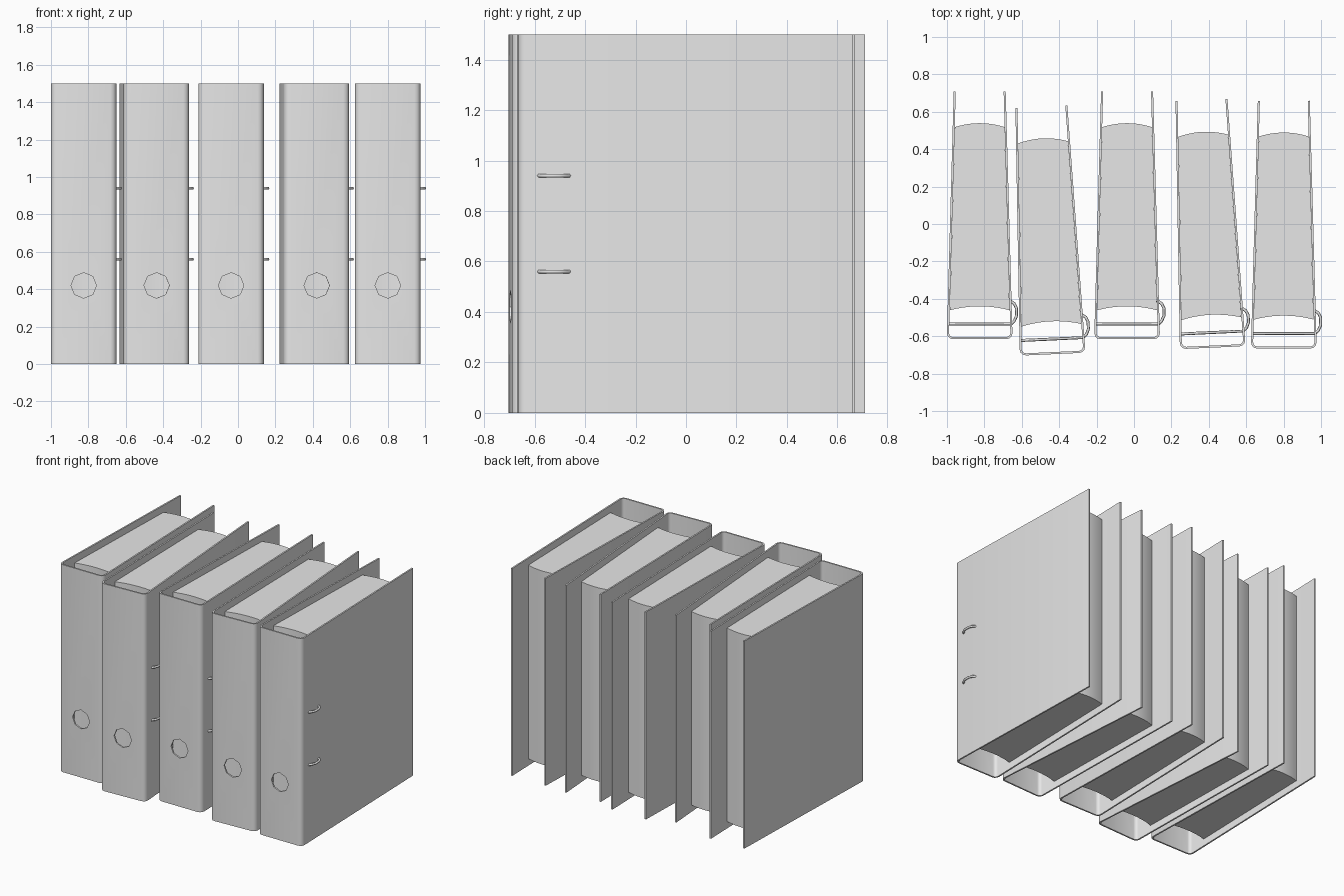
import bpy, bmesh
from math import radians, cos, sin, pi

cube = bpy.data.objects.get("Cube")
if cube:
    bpy.data.objects.remove(cube)

HEIGHT, DEPTH, HALF, BACK_HALF, THICK = 1.5, 1.325, 0.175, 0.139, 0.011
PAPER_DROP = 0.05

grey = bpy.data.materials.new("plain grey")
grey.use_nodes = True
grey.diffuse_color = (0.8, 0.8, 0.8, 1)
grey.node_tree.nodes["Principled BSDF"].inputs["Base Color"].default_value = (0.8, 0.8, 0.8, 1)


def make_object(name, bm):
    mesh = bpy.data.meshes.new(name)
    bm.to_mesh(mesh)
    bm.free()
    mesh.materials.append(grey)
    obj = bpy.data.objects.new(name, mesh)
    bpy.context.collection.objects.link(obj)
    return obj


def activate(obj):
    bpy.ops.object.select_all(action='DESELECT')
    obj.select_set(True)
    bpy.context.view_layer.objects.active = obj


def half_width(y):
    return HALF + (BACK_HALF - HALF) * y / DEPTH


# Upright wall along a path, with its low and top rows of vertices
def make_wall(bm, path, z_low, z_top):
    low = [bm.verts.new((x, y, z_low)) for x, y in path]
    top = [bm.verts.new((x, y, z_top)) for x, y in path]
    for i in range(len(path) - 1):
        bm.faces.new((low[i + 1], low[i], top[i], top[i + 1]))
    return low, top


# Folder: one bent sheet, tapering to the back, with rounded spine corners
def make_folder():
    radius = 0.032
    side = [(BACK_HALF, DEPTH)]
    for i in range(4):
        a = i * pi / 6
        side.append((HALF - radius + radius * cos(a), radius - radius * sin(a)))
    bm = bmesh.new()
    make_wall(bm, side + [(-x, y) for x, y in reversed(side)], 0, HEIGHT)
    folder = make_object("folder_cover", bm)
    solid = folder.modifiers.new("thickness", 'SOLIDIFY')
    solid.thickness = THICK
    solid.offset = -1
    solid.use_even_offset = True

    # Eight-sided finger hole through the spine
    bpy.ops.mesh.primitive_cylinder_add(vertices=8, radius=0.068, depth=0.08,
                                        location=(0, 0, 0.42), rotation=(pi / 2, 0, 0))
    cutter = bpy.context.object
    cutter.name = "finger_hole_cutter"
    cutter.hide_render = True
    cut = folder.modifiers.new("finger_hole", 'BOOLEAN')
    cut.operation = 'DIFFERENCE'
    cut.object = cutter
    activate(folder)
    for mod in ("thickness", "finger_hole"):
        bpy.ops.object.modifier_apply(modifier=mod)
    bpy.data.objects.remove(cutter)
    bpy.ops.object.shade_smooth_by_angle(angle=radians(35))
    return folder


# Paper stack: fills the folder, with front and back edges bowed backwards
def make_paper():
    steps, bulge = 10, 0.021
    outline = []
    for y, sign in ((0.155, 1), (1.134, -1)):
        w = half_width(y) - THICK
        for i in range(steps + 1):
            t = sign * (2 * i / steps - 1)
            outline.append((w * t, y + bulge * (1 - t * t)))
    bm = bmesh.new()
    low, top = make_wall(bm, outline, PAPER_DROP, HEIGHT - PAPER_DROP)
    bm.faces.new((low[0], low[-1], top[-1], top[0]))
    bm.faces.new(low)
    bm.faces.new(top)
    bmesh.ops.recalc_face_normals(bm, faces=bm.faces)
    paper = make_object("paper_stack", bm)
    activate(paper)
    bpy.ops.object.shade_smooth_by_angle(angle=radians(35))
    return paper


# Ring clip: thin bar across the spine that bows out through one cover
def make_ring(z):
    path = [(-0.168, 0.081), (0.168, 0.081), (0.185, 0.098), (0.197, 0.125),
            (0.197, 0.165), (0.185, 0.19), (0.16, 0.207)]
    curve = bpy.data.curves.new("ring_clip", 'CURVE')
    curve.dimensions = '3D'
    curve.bevel_depth = 0.008
    curve.bevel_resolution = 1
    curve.use_fill_caps = True
    curve.materials.append(grey)
    spline = curve.splines.new('POLY')
    spline.points.add(len(path) - 1)
    for point, (x, y) in zip(spline.points, path):
        point.co = (x, y, z, 1)
    ring = bpy.data.objects.new("ring_clip", curve)
    bpy.context.collection.objects.link(ring)
    return ring


parts = [make_folder(), make_paper(), make_ring(0.56), make_ring(0.94)]

# Five binders in a row: x and y of the spine centre, and turn
row = [(-0.825, -0.616, 0), (-0.435, -0.696, 2.6), (-0.037, -0.616, 0),
       (0.421, -0.661, 2.6), (0.801, -0.666, 0)]
for number, (x, y, turn) in enumerate(row, 1):
    for part in parts:
        obj = part if number == 1 else part.copy()
        if number > 1:
            bpy.context.collection.objects.link(obj)
        obj.name = f"binder_{number}_{part.data.name.split('.')[0]}"
        obj.location = (x, y, 0)
        obj.rotation_euler.z = radians(turn)
